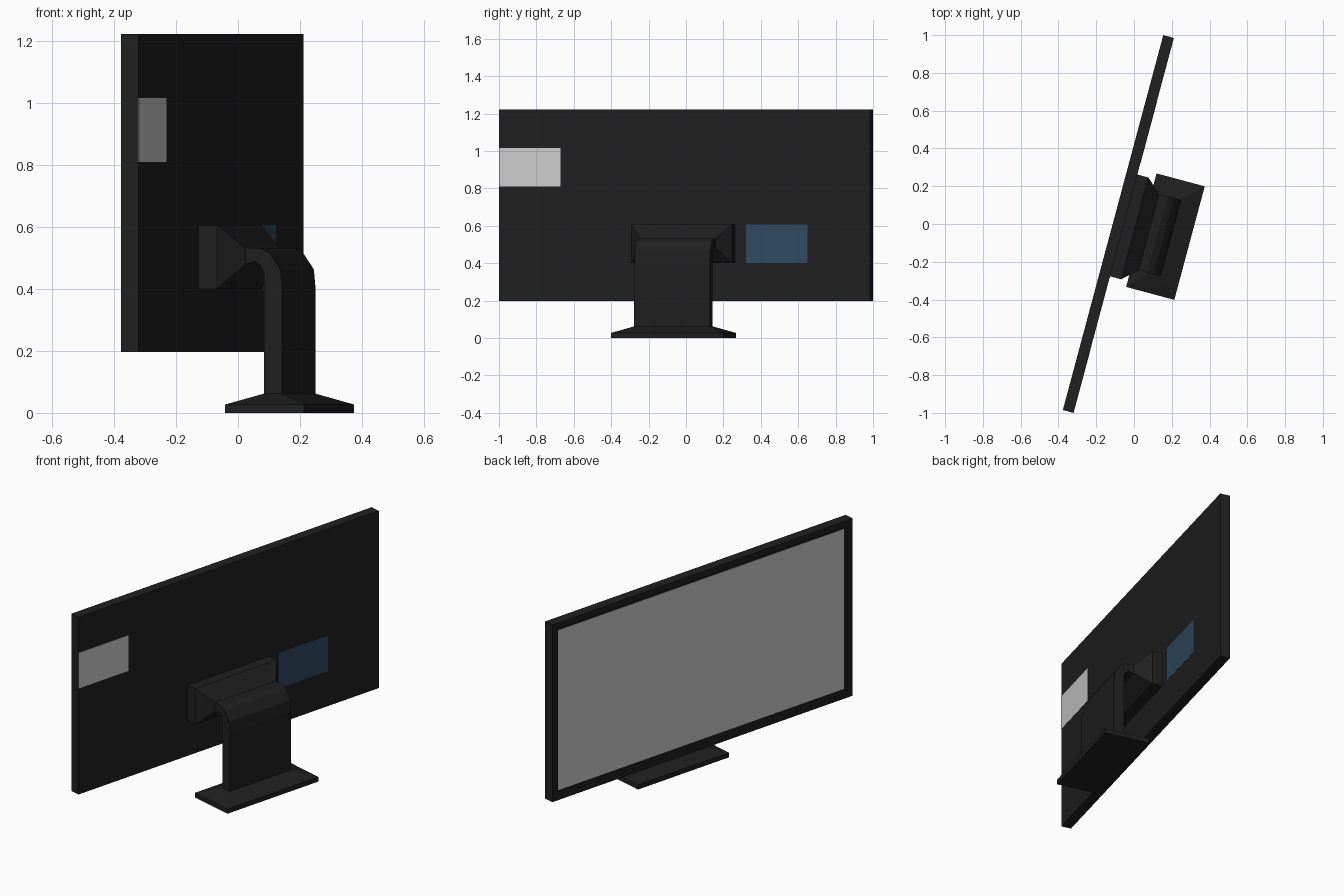
import bpy, bmesh, math
from mathutils import Vector

if "Cube" in bpy.data.objects:
    bpy.data.objects.remove(bpy.data.objects["Cube"])

TURN = math.radians(-15)   # whole monitor is swivelled about z
V0 = -0.0215               # local y of the symmetry plane
BACK = -0.051              # local x of the panel's rear face


def material(name, rgb):
    m = bpy.data.materials.new(name)
    m.diffuse_color = (*rgb, 1)
    m.use_nodes = True
    m.node_tree.nodes["Principled BSDF"].inputs["Base Color"].default_value = m.diffuse_color
    return m


black = material("black_plastic", (0.014, 0.014, 0.014))
white = material("light_grey", (0.8, 0.8, 0.8))
blue = material("label_blue", (0.028, 0.07, 0.12))


def finish(name, bm, mat):
    bmesh.ops.recalc_face_normals(bm, faces=bm.faces)
    me = bpy.data.meshes.new(name)
    bm.to_mesh(me)
    bm.free()
    me.materials.append(mat)
    ob = bpy.data.objects.new(name, me)
    ob.rotation_euler.z = TURN
    bpy.context.collection.objects.link(ob)
    return ob


def loft(rings):
    """Skin closed rings of points and cap both ends."""
    bm = bmesh.new()
    vs = [[bm.verts.new(p) for p in r] for r in rings]
    n = len(vs[0])
    for a, b in zip(vs, vs[1:]):
        for i in range(n):
            j = (i + 1) % n
            bm.faces.new((a[i], a[j], b[j], b[i]))
    bm.faces.new(vs[0][::-1])
    bm.faces.new(vs[-1])
    return bm


def rect_z(z, x0, x1, half):
    return [(x0, V0 - half, z), (x1, V0 - half, z), (x1, V0 + half, z), (x0, V0 + half, z)]


def rect_x(x, y0, y1, z0, z1):
    return [(x, y0, z0), (x, y1, z0), (x, y1, z1), (x, y0, z1)]


def slab(name, x0, x1, y0, y1, z0, z1, mat):
    return finish(name, loft([rect_x(x0, y0, y1, z0, z1), rect_x(x1, y0, y1, z0, z1)]), mat)


# panel housing with a recessed opening on the viewing side
HALF, Z0, Z1, BEZEL = 1.0275, 0.197, 1.222, 0.05
FRONT = BACK - 0.058
bm = loft([rect_x(x, V0 - HALF, V0 + HALF, Z0, Z1) for x in (FRONT, BACK)])
bmesh.ops.recalc_face_normals(bm, faces=bm.faces)
face = min(bm.faces, key=lambda f: f.calc_center_median().x)
bmesh.ops.inset_region(bm, faces=[face], thickness=BEZEL)
opening = bmesh.ops.extrude_face_region(bm, geom=[face])["geom"]
bmesh.ops.translate(bm, vec=Vector((0.014, 0, 0)),
                    verts=[g for g in opening if isinstance(g, bmesh.types.BMVert)])
if face.is_valid:
    bm.faces.remove(face)
finish("panel_housing", bm, black)

# display surface
slab("display", FRONT + 0.012, FRONT + 0.0145, V0 - HALF + BEZEL, V0 + HALF - BEZEL,
     Z0 + BEZEL, Z1 - BEZEL, white)

# rear stickers
slab("light_label", BACK - 0.001, BACK + 0.001, V0 - HALF, -0.707, 0.81, 1.016, white)
slab("blue_label", BACK - 0.001, BACK + 0.001, 0.318, 0.659, 0.40, 0.606, blue)

# mount: block that tapers into the neck
finish("rear_mount", loft([
    rect_x(BACK, V0 - 0.279, V0 + 0.279, 0.40, 0.606),
    rect_x(0.01, V0 - 0.279, V0 + 0.279, 0.40, 0.606),
    rect_x(0.087, V0 - 0.209, V0 + 0.209, 0.48, 0.533)]), black)

# neck: bent profile extruded sideways
outer = [(0.209, 0.06), (0.209, 0.40), (0.203, 0.463), (0.168, 0.515), (0.135, 0.532), (0.087, 0.533)]
inner = [(0.087, 0.48), (0.119, 0.488), (0.138, 0.475), (0.148, 0.453), (0.148, 0.06)]
profile = outer + inner
finish("neck", loft([[(x, V0 + s * 0.209, z) for x, z in profile] for s in (-1, 1)]), black)

# base plate with sloping top
finish("base", loft([
    rect_z(0, 0.046, 0.310, 0.311),
    rect_z(0.027, 0.046, 0.310, 0.311),
    rect_z(0.062, 0.148, 0.209, 0.209)]), black)
